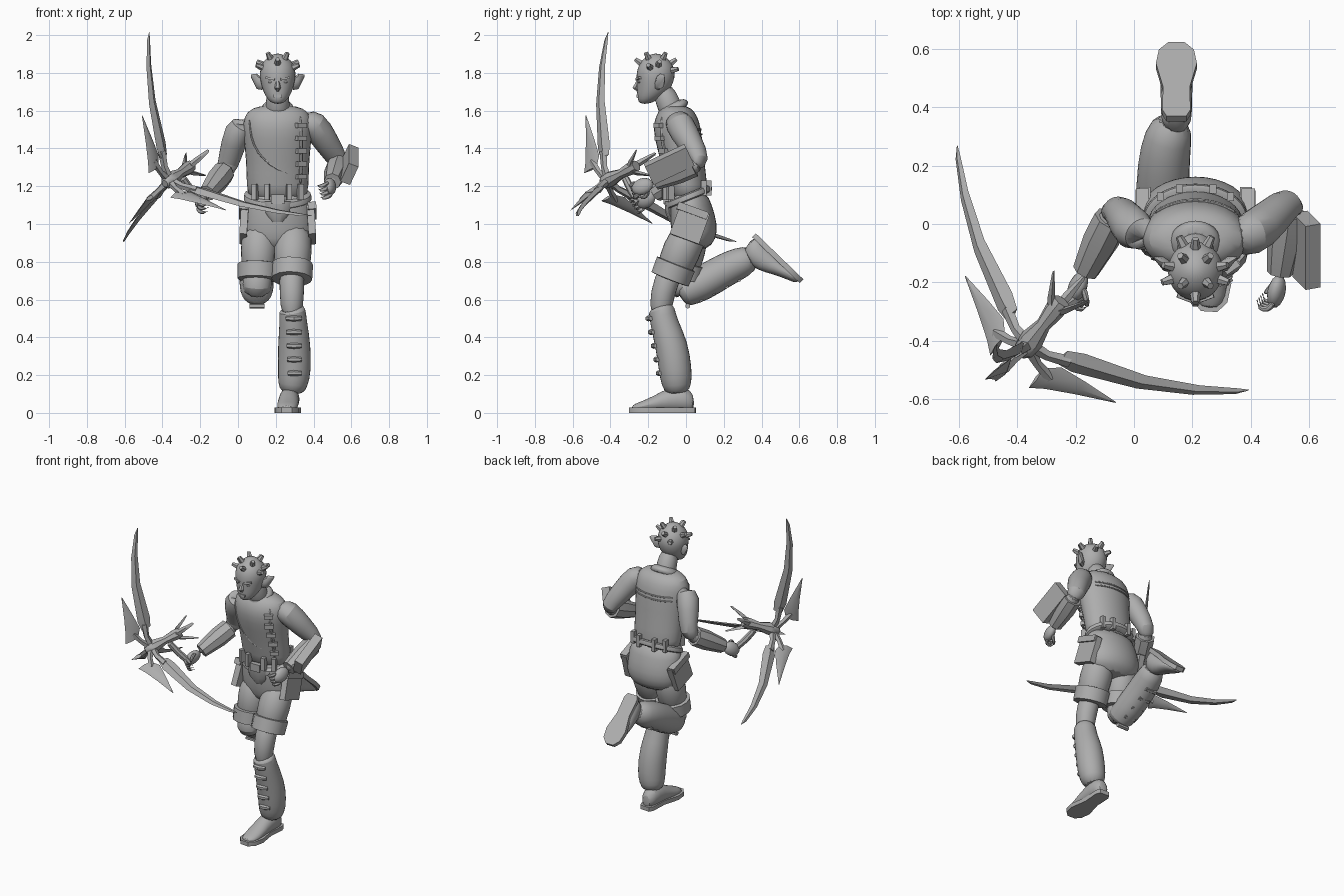
import bpy, bmesh, math
from mathutils import Matrix, Vector

old = bpy.data.objects.get("Cube")
if old:
    bpy.data.objects.remove(old, do_unlink=True)

grey = bpy.data.materials.new("plain_grey")
grey.use_nodes = True
tone = (0.42, 0.42, 0.42, 1)
grey.diffuse_color = tone
grey.node_tree.nodes["Principled BSDF"].inputs["Base Color"].default_value = tone
V = Vector
CX = 0.21  # body centre line


def finish(name, bm, smooth=0, matrix=None):
    if matrix:
        bm.transform(matrix)
    bmesh.ops.recalc_face_normals(bm, faces=bm.faces)
    mesh = bpy.data.meshes.new(name)
    bm.to_mesh(mesh)
    bm.free()
    mesh.materials.append(grey)
    ob = bpy.data.objects.new(name, mesh)
    bpy.context.collection.objects.link(ob)
    if smooth:
        mod = ob.modifiers.new("smooth", 'SUBSURF')
        mod.levels = mod.render_levels = smooth
    return ob


def loft(name, rings, smooth=0, matrix=None):
    bm = bmesh.new()
    loops = [[bm.verts.new(p) for p in ring] for ring in rings]
    n = len(loops[0])
    for a, b in zip(loops, loops[1:]):
        for i in range(n):
            j = (i + 1) % n
            bm.faces.new((a[i], a[j], b[j], b[i]))
    bm.faces.new(loops[0])
    bm.faces.new(loops[-1])
    return finish(name, bm, smooth, matrix)


def ellipse(centre, u, v, n):
    turns = [math.tau * i / n for i in range(n)]
    return [V(centre) + V(u) * math.cos(t) + V(v) * math.sin(t) for t in turns]


def tube(name, path, n=12, smooth=1, matrix=None):
    """Round limb through points (x, y, z, radius)."""
    pts = [V(p[:3]) for p in path]
    rings = []
    for i, p in enumerate(pts):
        d = (pts[min(i + 1, len(pts) - 1)] - pts[max(i - 1, 0)]).normalized()
        side = V((1, 0, 0)) if abs(d.x) < 0.8 else V((0, 0, 1))
        u = (side - d * side.dot(d)).normalized()
        r = path[i][3]
        rings.append(ellipse(p, u * r, d.cross(u) * r, n))
    return loft(name, rings, smooth, matrix)


def stack(name, levels, n=16, tilt=0):
    """Upright body from levels (z, y centre, half depth, half width)."""
    return loft(name, [ellipse((CX, y, z), (w, 0, 0), (0, d, tilt * d), n)
                       for z, y, d, w in levels], 1)


def box(name, at, size, turn=(0, 0, 0)):
    bm = bmesh.new()
    bmesh.ops.create_cube(bm, size=1)
    rot = Matrix.Rotation(turn[0], 4, 'X') @ Matrix.Rotation(turn[1], 4, 'Y') @ Matrix.Rotation(turn[2], 4, 'Z')
    return finish(name, bm, 0, Matrix.Translation(at) @ rot @ Matrix.Diagonal((*size, 1)))


def ball(name, matrix):
    bm = bmesh.new()
    bmesh.ops.create_uvsphere(bm, u_segments=12, v_segments=8, radius=1)
    return finish(name, bm, 0, matrix)


def frame(origin, x, y, z):
    m = Matrix((x, y, z)).transposed().to_4x4()
    m.translation = origin
    return m


# Head and neck
head_levels = [(1.635, -.22, .025, .025), (1.66, -.2, .058, .055), (1.7, -.175, .086, .078),
               (1.75, -.163, .1, .092), (1.8, -.16, .106, .1), (1.85, -.16, .09, .086),
               (1.885, -.16, .055, .052), (1.903, -.16, .015, .015)]
stack("head", head_levels)
tube("neck", [(CX, -.06, 1.56, .075), (CX, -.09, 1.63, .064), (CX, -.13, 1.73, .062)])
tube("collar", [(CX, -.05, 1.58, .1), (CX, -.075, 1.615, .088), (CX, -.085, 1.64, .072)], 16)
tube("nose", [(CX, -.25, 1.765, .008), (CX, -.268, 1.72, .017), (CX, -.255, 1.705, .008)], 6, 0)
box("lips", (CX, -.253, 1.678), (.045, .016, .014))
for s in (-1, 1):
    box("brow", (CX + s * .038, -.25, 1.77), (.05, .02, .012), (0, s * -.2, s * .35))
    ball("eye", Matrix.Translation((CX + s * .038, -.246, 1.752)) @ Matrix.Diagonal((.014, .009, .007, 1)))
    loft("ear", [ellipse((CX + s * x, y, z), (0, r, 0), (0, 0, r * 1.7), 8) for x, y, z, r in
                 ((.08, -.15, 1.74, .018), (.11, -.135, 1.755, .024), (.142, -.115, 1.785, .004))])

# Blunt studs over the scalp
half = [(.42, .4, .85), (.42, -.4, .85), (.88, .15, .5), (.9, -.3, .35), (.45, .9, .2)]
studs = half + [(-x, y, z) for x, y, z in half] + [(0, -.85, .6), (0, .85, .6)]
for d in studs:
    d = V(d).normalized()
    base = V((CX, -.16, 1.795)) + V((d.x * .094, d.y * .1, d.z * .1))
    tip = base + d * .034
    tube("head_stud", [(*(base - d * .02), .019), (*base, .018), (*tip, .012)], 6, 0)

# Torso, pelvis and belt
torso = [(1.12, .01, .105, .16), (1.2, .005, .112, .168), (1.34, -.02, .118, .17), (1.46, -.042, .13, .185),
         (1.54, -.05, .125, .188), (1.595, -.05, .1, .17), (1.63, -.055, .06, .1)]
stack("vest", torso)
stack("shorts_seat", [(1.18, .01, .1, .165), (1.1, .025, .115, .182), (1.0, .042, .128, .195),
                      (.92, .045, .118, .185), (.86, .035, .08, .14)])
stack("belt", [(1.165, .012, .108, .165), (1.165, .014, .122, .18), (1.125, .018, .126, .186),
               (1.125, .018, .11, .17)], 20, .4)


def on_vest(x, z, side, lift=0.0):
    for a, b in zip(torso, torso[1:]):
        if a[0] <= z <= b[0]:
            t = (z - a[0]) / (b[0] - a[0])
            y, d, w = (a[k] + (b[k] - a[k]) * t for k in (1, 2, 3))
            arc = max(0, 1 - ((x - CX) / w) ** 2) ** .5
            return V((x, y + side * (d * arc * .98 + lift), z))


def piping(name, points, side, r=.007):
    tube(name, [(*on_vest(x, z, side), r) for x, z in points], 6)


piping("vest_flap_edge", [(.06, 1.56), (.065, 1.46), (.1, 1.38), (.17, 1.31), (.25, 1.27), (.34, 1.25)], -1)
piping("side_strap", [(.33, 1.58), (.335, 1.45), (.335, 1.33), (.33, 1.2)], -1, .012)
for k in range(5):
    box("strap_buckle", on_vest(.333, 1.25 + k * .068, -1, .004), (.055, .03, .026), (0, 0, .6))
for z in (1.5, 1.475):
    piping("back_seam", [(CX + k * .035, z) for k in range(-4, 5)], 1, .006)
for x in (.09, .155, .27, .33):
    box("belt_loop", on_vest(x, 1.17, -1, .015), (.026, .035, .085), (0, 0, (x - CX) * 3))
    box("rear_belt_loop", on_vest(x, 1.19, 1, .012), (.024, .03, .08))
box("buckle", (CX, -.105, 1.13), (.07, .03, .05))
loft("front_flap", [ellipse((CX, y, z), (w, 0, 0), (0, .02, 0), 10) for z, y, w in
                    ((1.12, -.095, .07), (1.06, -.09, .065), (1.01, -.07, .03))])

# Shorts legs, cuffs and pockets
legs = {"left": [(.295, .04, .99, .1), (.29, -.025, .86, .104), (.285, -.08, .72, .1)],
        "right": [(.115, .04, .99, .1), (.11, .005, .86, .098), (.105, -.02, .72, .092)]}
for s, (side, path) in zip((1, -1), legs.items()):
    tube(side + "_shorts_leg", path, 14)
    a, b = V(path[1]), V(path[2])
    cuff = [a.lerp(b, .5), a.lerp(b, .52), a.lerp(b, 1.08), a.lerp(b, 1.1)]
    for p, r in zip(cuff, (.098, .11, .108, .09)):
        p[3] = r
    tube(side + "_cuff", cuff, 14, 0)
    x = CX + s * .178
    box(side + "_pocket", (x, .02, 1.0), (.04, .165, .17), (-.35, s * -.06, 0))
    box(side + "_pocket_flap", (x + s * .004, .035, 1.07), (.045, .17, .04), (-.35, s * -.06, 0))

# Legs and tall boots: the left one stands, the right one is kicked back
tube("left_knee", [(.285, -.07, .78, .075), (.285, -.13, .63, .066), (.285, -.135, .5, .06)])
tube("left_boot", [(.285, -.132, .555, .06), (.287, -.13, .55, .073), (.293, -.118, .48, .074),
                   (.298, -.075, .36, .09), (.3, -.055, .22, .09), (.29, -.05, .15, .082), (.285, -.045, .1, .06)], 14)
tube("right_knee", [(.105, -.02, .76, .08), (.1, -.025, .66, .083), (.1, 0, .64, .07)])
tube("right_boot", [(.1, -.04, .625, .06), (.1, -.02, .64, .088), (.098, .08, .68, .095), (.1, .2, .755, .092),
                    (.115, .3, .8, .086), (.14, .36, .83, .062)], 14)
for k in range(5):
    t = k / 4
    tube("left_boot_lace", [(.255 + .01 * t, -.19 + .05 * t, .5 - .29 * t, .012),
                            (.295, -.2 + .055 * t, .5 - .29 * t, .016),
                            (.335, -.185 + .05 * t, .5 - .29 * t, .012)], 6, 0)
    tube("right_boot_lace", [(x, .01 + .27 * t, .566 + .14 * t, .014) for x in (.06, .1, .14)], 6, 0)


def foot(side, matrix):
    sole = ((0, .034), (.03, .048), (.14, .046), (.25, .07), (.315, .06), (.35, .028))
    loft(side + "_sole", [[(x * w, -t, z) for x, z in ((-1, 0), (1, 0), (1, .028), (-1, .028))]
                          for t, w in sole], 0, matrix)
    upper = ((.005, .03, .09), (.05, .058, .14), (.14, .054, .135), (.22, .06, .085), (.3, .056, .052), (.34, .03, .035))
    loft(side + "_shoe", [ellipse((0, -t, h / 2 + .005), (w, 0, 0), (0, 0, h / 2), 12)
                          for t, w, h in upper], 1, matrix)


foot("left", Matrix.Translation((.278, .05, 0)) @ Matrix.Rotation(-.06, 4, 'Z'))
foot("right", Matrix.Translation((.145, .37, .95)) @ Matrix.Rotation(math.radians(136), 4, 'X'))


# Arms with bracers and closed hands
def arm(side, shoulder, bicep, elbow, mid, wrist, back):
    inner = V(shoulder).lerp(V((CX, -.05, 1.55)), .3)
    tube(side + "_upper_arm", [(*inner, .065), (*shoulder, .084), (*bicep, .07), (*elbow, .056),
                               (*V(elbow).lerp(V(mid), .4), .05)])
    tube(side + "_forearm", [(*elbow, .05), (*mid, .055), (*wrist, .036)])
    a, b = V(elbow).lerp(V(mid), .4), V(mid).lerp(V(wrist), .85)
    tube(side + "_bracer", [(*a, .062), (*a.lerp(b, .4), .063), (*b, .046)], 8, 0)
    f = (V(wrist) - V(mid)).normalized()
    u = (V(back) - f * f.dot(V(back))).normalized()
    m = frame(wrist, f, u.cross(f), u)
    ball(side + "_palm", m @ Matrix.Translation((.045, 0, 0)) @ Matrix.Diagonal((.06, .045, .03, 1)))
    for k in range(4):
        y = (k - 1.5) * .023
        tube(side + "_finger", [(.07, y, .005, .014), (.105, y, -.008, .014), (.11, y, -.045, .012),
                                (.075, y, -.055, .01)], 6, 1, m)
    tube(side + "_thumb", [(.02, .03, -.01, .014), (.05, .055, -.03, .014), (.085, .04, -.05, .01)], 6, 1, m)


arm("left", (.4, -.04, 1.54), (.47, .02, 1.43), (.535, .085, 1.33), (.525, -.03, 1.28), (.495, -.19, 1.215), (1, 0, .3))
arm("right", (.02, -.04, 1.54), (-.025, .005, 1.43), (-.055, .06, 1.3), (-.11, -.05, 1.23), (-.175, -.18, 1.15), (-1, .2, .2))
box("bracer_block", (.59, -.09, 1.315), (.055, .24, .115), (.44, .4, 0))

# Three-armed throwing weapon: x runs outward, z back toward the holder
axis = V((.56, .73, .38)).normalized()
out = V((-.32, -.23, .92))
out = (out - axis * out.dot(axis)).normalized()
hub = frame((-.36, -.41, 1.232), out, axis.cross(out), axis)


def blade(name, sections, matrix):
    loft(name, [ellipse((r, 0, a), (0, 0, w), (0, t, 0), 4) for r, a, w, t in sections], 0, matrix)


tube("weapon_handle", [(0, 0, -.05, .02), (0, 0, -.03, .036), (0, 0, .02, .042), (0, 0, .09, .026),
                       (0, 0, .16, .036), (0, 0, .2, .03)], 8, 0, hub)
for k in range(3):
    m = hub @ Matrix.Rotation(math.tau * k / 3, 4, 'Z')
    blade("long_blade", [(.13, .015, .03, .012), (.19, .025, .042, .016), (.42, .073, .03, .012),
                         (.6, .143, .022, .009), (.725, .212, .013, .005), (.755, .235, .002, .001)], m)
    blade("short_blade", [(.1, -.1, .045, .012), (.15, -.07, .05, .016), (.25, -.055, .03, .011),
                          (.39, -.04, .002, .001)], m)
    tube("blade_strut", [(0, 0, 0, .024), (.08, 0, -.005, .018), (.16, 0, .015, .022)], 5, 0, m)
    tube("short_blade_strut", [(.02, 0, -.02, .022), (.07, 0, -.05, .016), (.14, 0, -.075, .02)], 5, 0, m)
    blade("handle_prong", [(-.01, .15, .022, .018), (-.05, .21, .022, .016), (-.09, .28, .008, .008)], m)
tube("weapon_grip", [(-.29, -.32, 1.24, .02), (-.25, -.29, 1.18, .022), (-.19, -.25, 1.11, .02)], 8, 0)

# Shading
bpy.ops.object.select_all(action='DESELECT')
for ob in bpy.context.collection.objects:
    if ob.type == 'MESH' and ob.data.materials and ob.data.materials[0] == grey:
        ob.select_set(True)
        bpy.context.view_layer.objects.active = ob
bpy.ops.object.shade_smooth_by_angle(angle=math.radians(40))
